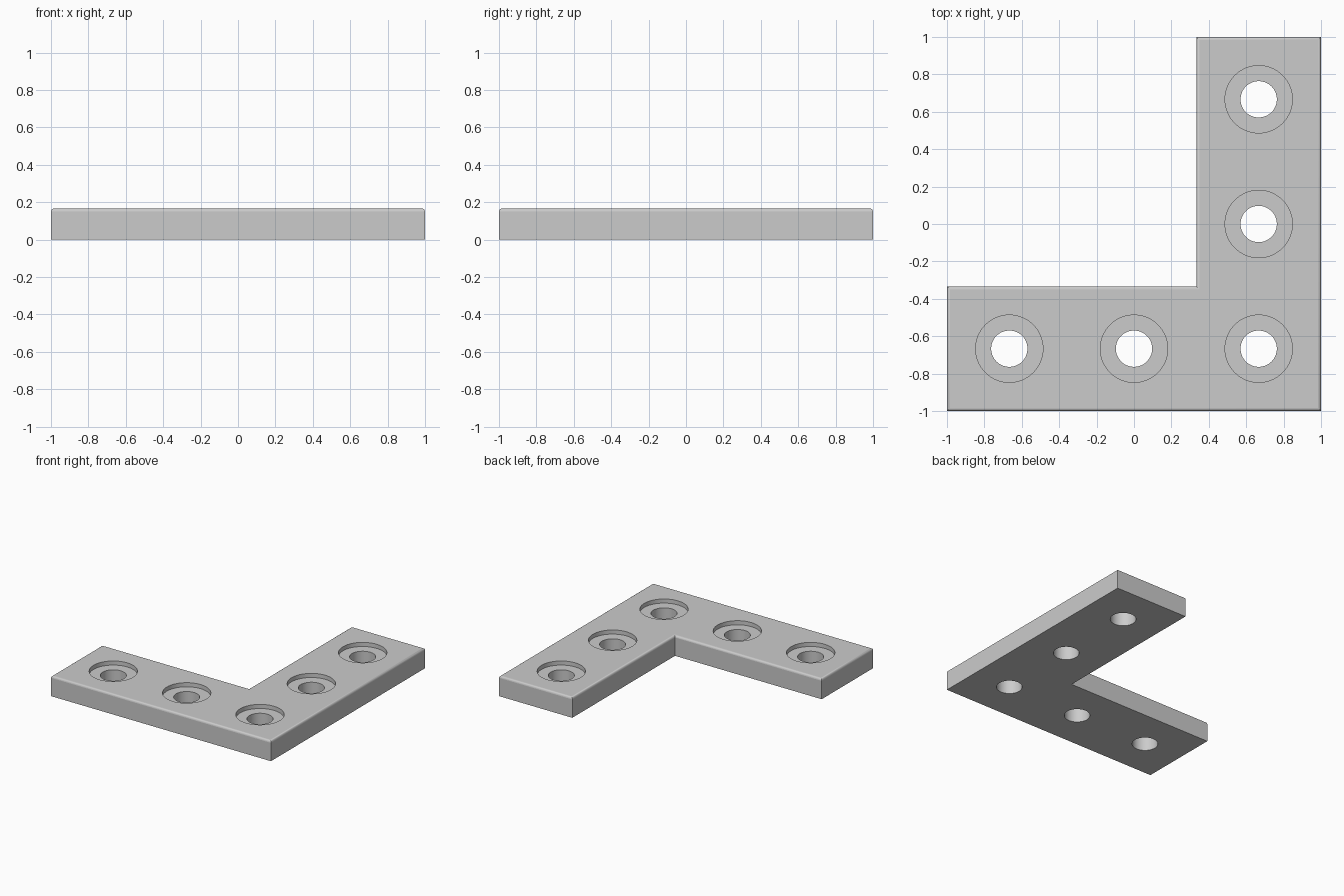
import bpy
import bmesh
import math

HEIGHT = 1 / 6      # plate thickness
FILLET = 1 / 60     # rounded upper rim
INNER = -1 / 3      # inner edge of the lower arm
BORE_R, SINK_R, SINK_DEPTH = 0.097, 0.18, 0.034
SIDES = 64

if "Cube" in bpy.data.objects:
    bpy.data.objects.remove(bpy.data.objects["Cube"])

grey = bpy.data.materials.new("plain_grey")
grey.use_nodes = True
colour = (0.6, 0.6, 0.6, 1)
grey.diffuse_color = colour
grey.node_tree.nodes["Principled BSDF"].inputs["Base Color"].default_value = colour


def make_object(name, bm):
    bmesh.ops.recalc_face_normals(bm, faces=bm.faces[:])
    mesh = bpy.data.meshes.new(name)
    bm.to_mesh(mesh)
    bm.free()
    obj = bpy.data.objects.new(name, mesh)
    bpy.context.collection.objects.link(obj)
    mesh.materials.append(grey)
    return obj


def corner_plate():
    """Extruded L outline with a rounded upper rim."""
    outline = [(-1, -1), (1, -1), (1, 1), (-INNER, 1), (-INNER, INNER), (-1, INNER)]
    bm = bmesh.new()
    base = bm.faces.new([bm.verts.new((x, y, 0)) for x, y in outline])
    top = bmesh.ops.extrude_face_region(bm, geom=[base], use_keep_orig=True)["geom"]
    top_verts = [v for v in top if isinstance(v, bmesh.types.BMVert)]
    bmesh.ops.translate(bm, verts=top_verts, vec=(0, 0, HEIGHT))
    bmesh.ops.recalc_face_normals(bm, faces=bm.faces[:])
    rim = [e for e in bm.edges if all(v.co.z > HEIGHT / 2 for v in e.verts)]
    bmesh.ops.bevel(bm, geom=rim, offset=FILLET, segments=4, profile=0.5,
                    affect='EDGES')
    return make_object("corner_plate", bm)


def hole_cutter(x, y):
    """Stepped plug: narrow bore below, wide counterbore above."""
    step = HEIGHT - SINK_DEPTH
    profile = [(BORE_R, -0.1), (BORE_R, step), (SINK_R, step), (SINK_R, HEIGHT + 0.1)]
    bm = bmesh.new()
    rings = []
    for r, z in profile:
        angles = [math.tau * i / SIDES for i in range(SIDES)]
        rings.append([bm.verts.new((x + r * math.cos(a), y + r * math.sin(a), z))
                      for a in angles])
    for low, high in zip(rings, rings[1:]):
        for i in range(SIDES):
            j = (i + 1) % SIDES
            bm.faces.new((low[i], low[j], high[j], high[i]))
    bm.faces.new(rings[0])
    bm.faces.new(rings[-1])
    obj = make_object("screw_hole_cutter", bm)
    obj.hide_render = True
    return obj


plate = corner_plate()
bpy.ops.object.select_all(action='DESELECT')
plate.select_set(True)
bpy.context.view_layer.objects.active = plate

# Countersunk screw holes along both arms
A = 2 / 3
for x, y in [(-A, -A), (0, -A), (A, -A), (A, 0), (A, A)]:
    cutter = hole_cutter(x, y)
    cut = plate.modifiers.new("screw_hole", 'BOOLEAN')
    cut.operation = 'DIFFERENCE'
    cut.solver = 'EXACT'
    cut.object = cutter
    bpy.ops.object.modifier_apply(modifier=cut.name)
    bpy.data.objects.remove(cutter)

# Smooth the round surfaces, keep the broad faces flat
bpy.ops.object.shade_smooth_by_angle(angle=math.radians(30))
for face in plate.data.polygons:
    if face.area > 0.05 and max(abs(c) for c in face.normal) > 0.999:
        face.use_smooth = False
